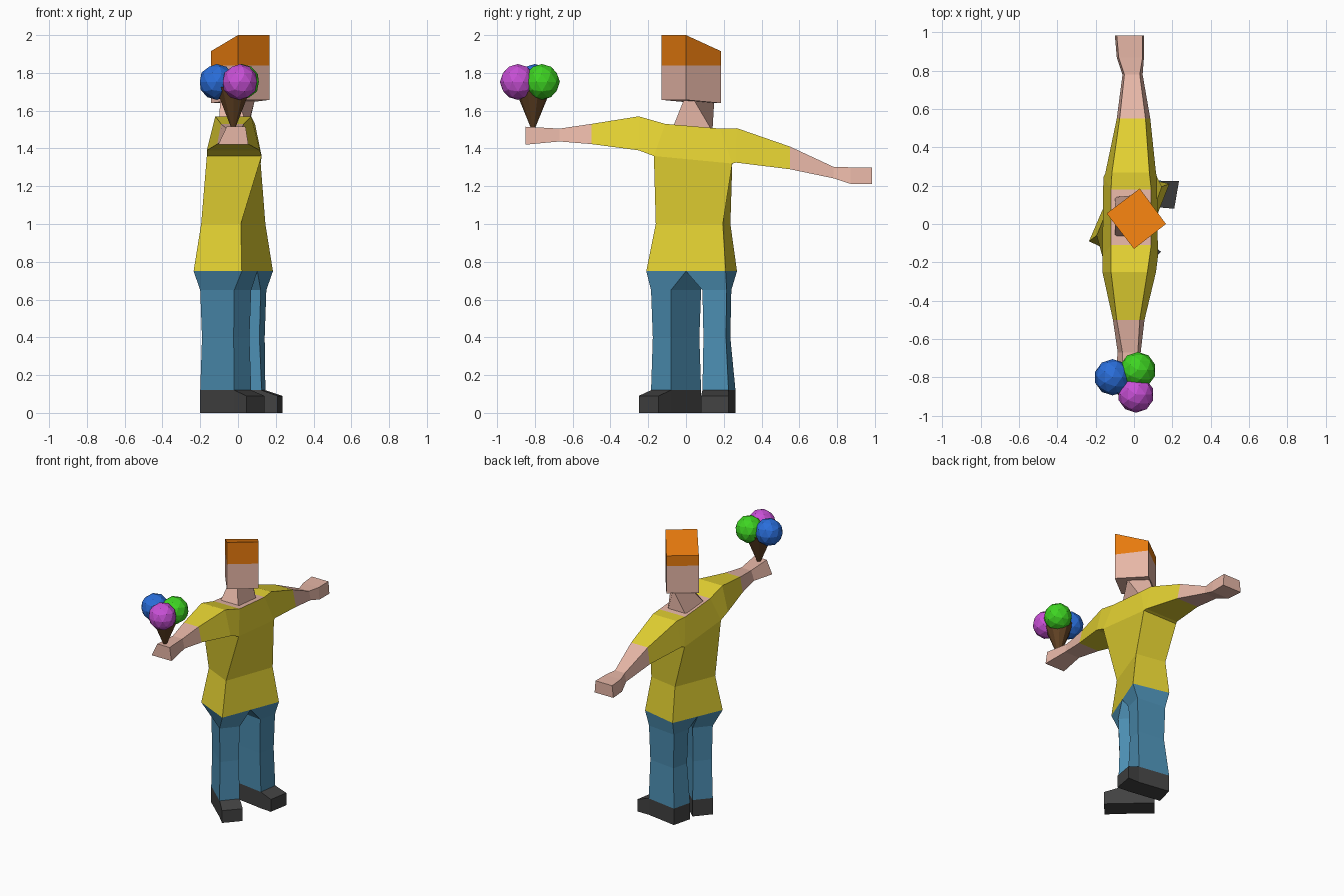
import bpy, bmesh
from mathutils import Vector

if "Cube" in bpy.data.objects:
    bpy.data.objects.remove(bpy.data.objects["Cube"])


def mat(name, r, g, b):
    m = bpy.data.materials.new(name)
    lin = [((c / 255 + 0.055) / 1.055) ** 2.4 if c > 10 else c / 255 / 12.92 for c in (r, g, b)]
    m.diffuse_color = (*lin, 1)
    m.use_nodes = True
    m.node_tree.nodes["Principled BSDF"].inputs["Base Color"].default_value = m.diffuse_color
    return m


SHIRT = mat("yellow shirt", 228, 210, 50)
SKIN = mat("skin", 230, 182, 166)
HAIR = mat("orange hair", 230, 122, 14)
JEANS = mat("blue denim", 76, 142, 178)
SHOE = mat("dark grey shoe", 66, 66, 66)
CONE = mat("brown wafer", 98, 66, 36)
PINK = mat("purple scoop", 200, 80, 214)
GREEN = mat("green scoop", 62, 212, 34)
BLUE = mat("blue scoop", 42, 110, 218)


def finish(name, bm, mats):
    bmesh.ops.recalc_face_normals(bm, faces=bm.faces)
    me = bpy.data.meshes.new(name)
    bm.to_mesh(me)
    bm.free()
    for m in mats:
        me.materials.append(m)
    ob = bpy.data.objects.new(name, me)
    bpy.context.collection.objects.link(ob)
    return ob


def loft(name, rings, mats, rule=None, caps=(True, True)):
    """Skin a list of four-point rings; rule(segment, side) gives the material index."""
    bm = bmesh.new()
    vs = [[bm.verts.new(p) for p in ring] for ring in rings]
    for i in range(len(vs) - 1):
        for k in range(4):
            j = (k + 1) % 4
            f = bm.faces.new((vs[i][k], vs[i][j], vs[i + 1][j], vs[i + 1][k]))
            f.material_index = rule(i, k) if rule else 0
    for on, n, ring in ((caps[0], 0, vs[0]), (caps[1], len(vs) - 2, vs[-1])):
        if on:
            f = bm.faces.new(ring)
            f.material_index = rule(n, -1) if rule else 0
    return finish(name, bm, mats)


def at(z, *pts):
    return [(x, y, z) for x, y in pts]


# Arms and shoulders: trapezoid sections (y top, y bottom, x top pair, z top, x bottom pair, z bottom)
sections = [
    (-.85, -.85, -.06, .04, 1.515, -.105, .055, 1.42),
    (-.67, -.67, -.06, .02, 1.505, -.085, .035, 1.437),
    (-.50, -.50, -.09, .03, 1.53, -.11, .055, 1.423),
    (-.25, -.25, -.12, .07, 1.57, -.165, .115, 1.39),
    (-.11, -.17, -.12, .09, 1.53, -.165, .125, 1.36),
    (.18, .245, -.12, .09, 1.505, -.16, .12, 1.32),
    (.27, .265, -.115, .08, 1.507, -.15, .115, 1.325),
    (.55, .55, -.075, .06, 1.41, -.09, .085, 1.29),
    (.78, .78, -.05, .03, 1.303, -.06, .045, 1.242),
    (.87, .87, -.08, .045, 1.30, -.09, .052, 1.213),
    (.985, .985, -.09, .045, 1.30, -.10, .052, 1.213),
]
rings = [[(a, yt, zt), (b, yt, zt), (d, yb, zb), (c, yb, zb)]
         for yt, yb, a, b, zt, c, d, zb in sections]
# Bare forearms, and a bare neckline on the middle top face
loft("arms_and_shoulders", rings, [SHIRT, SKIN],
     lambda i, k: 1 if i < 2 or i > 6 or (i == 4 and k == 0) else 0)

# Twisted torso
waist = [(.02, -.21), (.185, .21), (-.08, .27), (-.235, -.09)]
loft("torso", [
    at(.75, *waist),
    at(1.0, (.015, -.16), (.145, .195), (-.075, .235), (-.195, -.06)),
    [(.125, -.17, 1.36), (.12, .245, 1.32), (-.16, .245, 1.32), (-.165, -.17, 1.36)],
], [SHIRT], caps=(True, False))

# Neck turning from shoulders to head
loft("neck", [
    [(.05, -.07, 1.51), (.05, .14, 1.49), (-.10, .14, 1.49), (-.10, -.07, 1.51)],
    at(1.66, (0, -.01), (.09, .04), (0, .15), (-.095, .075)),
], [SKIN])

# Head with hair above the hairline
head = [(.167, 0), (0, -.13), (-.143, .055), (.03, .185)]


def head_ring(front, back):
    return [(x, y, front if i < 2 else back) for i, (x, y) in enumerate(head)]


loft("head", [head_ring(1.657, 1.64), head_ring(1.84, 1.84), head_ring(2.0, 1.915)],
     [SKIN, HAIR], lambda i, k: i)

# Legs share the middle of the waist
p1, p2, p3, p4 = [Vector(p) for p in waist]
mid_front, mid_back = (p1 + p2) / 2, (p3 + p4) / 2
leg_a = [(-.02, -.185), (.07, -.08), (-.11, .08), (-.2, -.025)]
leg_b = [(.12, .087), (.15, .215), (-.07, .24), (-.1, .115)]
ankle_b = [(.125, .087), (.145, .225), (-.085, .262), (-.12, .125)]


def shrink(quad, f):
    c = sum((Vector(p) for p in quad), Vector((0, 0))) / 4
    return [tuple(c + (Vector(p) - c) * f) for p in quad]


def leg(name, top, thigh, ankle):
    loft(name, [at(.75, *top), at(.65, *thigh), at(.4, *shrink(thigh, .93)), at(.12, *ankle)], [JEANS])


leg("right_leg", (p1, mid_front, mid_back, p4), leg_a, leg_a)
leg("left_leg", (mid_front, p2, p3, mid_back), leg_b, ankle_b)


# Shoes: heel, ankle and lower toe
def shoe(name, ankle, toe):
    a, b, c, d = ankle
    loft(name, [[(*p, 0), (*q, 0), (*q, z), (*p, z)]
                for p, q, z in ((d, c, .12), (a, b, .12), (*toe, .09))], [SHOE])


shoe("right_shoe", leg_a, ((.045, -.25), (.14, -.145)))
shoe("left_shoe", ankle_b, ((.21, .08), (.235, .225)))

# Ice cream cone
bm = bmesh.new()
bmesh.ops.create_cone(bm, cap_ends=True, segments=10, radius1=.01, radius2=.1, depth=.22)
bmesh.ops.translate(bm, verts=bm.verts, vec=(-.025, -.81, 1.615))
finish("wafer_cone", bm, [CONE])

# Three scoops
for name, pos, m in (("purple_scoop", (.01, -.89, 1.752), PINK),
                     ("green_scoop", (.02, -.763, 1.752), GREEN),
                     ("blue_scoop", (-.112, -.8, 1.752), BLUE)):
    bm = bmesh.new()
    bmesh.ops.create_icosphere(bm, subdivisions=2, radius=.095)
    bmesh.ops.translate(bm, verts=bm.verts, vec=pos)
    finish(name, bm, [m])
